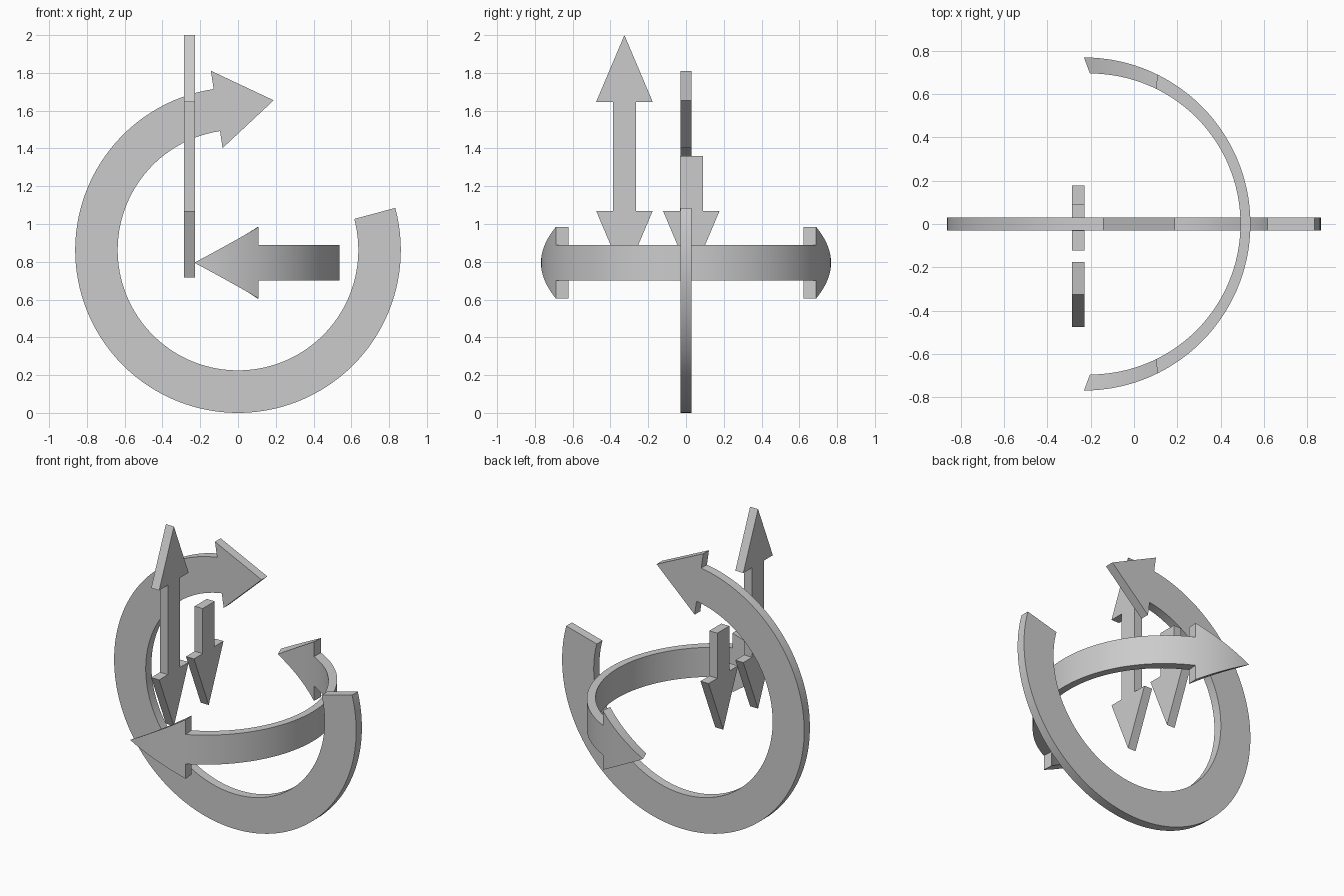
import bpy, bmesh
from math import sin, cos, radians
from mathutils import Vector

if "Cube" in bpy.data.objects:
    bpy.data.objects.remove(bpy.data.objects["Cube"])


def finish(bm, name):
    bmesh.ops.recalc_face_normals(bm, faces=bm.faces)
    mesh = bpy.data.meshes.new(name)
    bm.to_mesh(mesh)
    bm.free()
    obj = bpy.data.objects.new(name, mesh)
    bpy.context.collection.objects.link(obj)
    bpy.ops.object.select_all(action='DESELECT')
    obj.select_set(True)
    bpy.context.view_layer.objects.active = obj
    bpy.ops.object.shade_smooth_by_angle(angle=radians(30))
    return obj


def slab(name, outline, place, cuts=()):
    """Thick plate from a 2D outline; place(u, v, side) maps it into space."""
    bm = bmesh.new()
    bm.faces.new([bm.verts.new((u, v, 0)) for u, v in outline])
    for c in cuts:
        bmesh.ops.bisect_plane(bm, geom=bm.verts[:] + bm.edges[:] + bm.faces[:],
                               plane_co=(c, 0, 0), plane_no=(1, 0, 0))
    ext = bmesh.ops.extrude_face_region(bm, geom=bm.faces[:], use_keep_orig=True)
    for g in ext['geom']:
        if isinstance(g, bmesh.types.BMVert):
            g.co.z = 1
    for v in bm.verts:
        v.co = Vector(place(v.co.x, v.co.y, round(v.co.z)))
    return finish(bm, name)


def double_arrow(tip, neck, head, shaft):
    """Outline of a two-headed arrow along u, centred on the origin."""
    half = [(-tip, 0), (-neck, -head), (-neck, -shaft),
            (neck, -shaft), (neck, -head)]
    return half + [(-u, -v) for u, v in half]


# Large upright ring arrow
def polar(r, deg):
    return (r * cos(radians(deg)), 0.862 + r * sin(radians(deg)))


start, end, steps = 15, -261.4, 96
angles = [start + (end - start) * i / steps for i in range(steps + 1)]
ring = [polar(0.862, a) for a in angles]
ring += [polar(0.96, end), polar(0.815, 76.6), polar(0.546, end)]
ring += [polar(0.637, a) for a in reversed(angles)]
slab("ring_arrow", ring, lambda u, v, s: (u, -0.029 + 0.058 * s, v))


# Curved horizontal two-headed arrow, thicker toward its tips
def bend(u, v, s):
    cx, r = ((-0.203, 0.694), (-0.231, 0.768))[s]
    return (cx + r * cos(radians(u)), r * sin(radians(u)), 0.795 + v)


slab("curved_double_arrow", double_arrow(90, 63.7, 0.19, 0.095), bend,
     cuts=range(-87, 90, 3))

# Tall vertical two-headed arrow
slab("vertical_double_arrow", double_arrow(0.642, 0.288, 0.15, 0.061),
     lambda u, v, s: (-0.285 + 0.057 * s, -0.326 + v, 1.358 + u))

# Short downward arrow
down = [(1.36, -0.061), (1.36, 0.061), (1.07, 0.061), (1.07, 0.15),
        (0.716, 0), (1.07, -0.15), (1.07, -0.061)]
slab("down_arrow", down, lambda u, v, s: (-0.285 + 0.057 * s, 0.028 + v, u))
